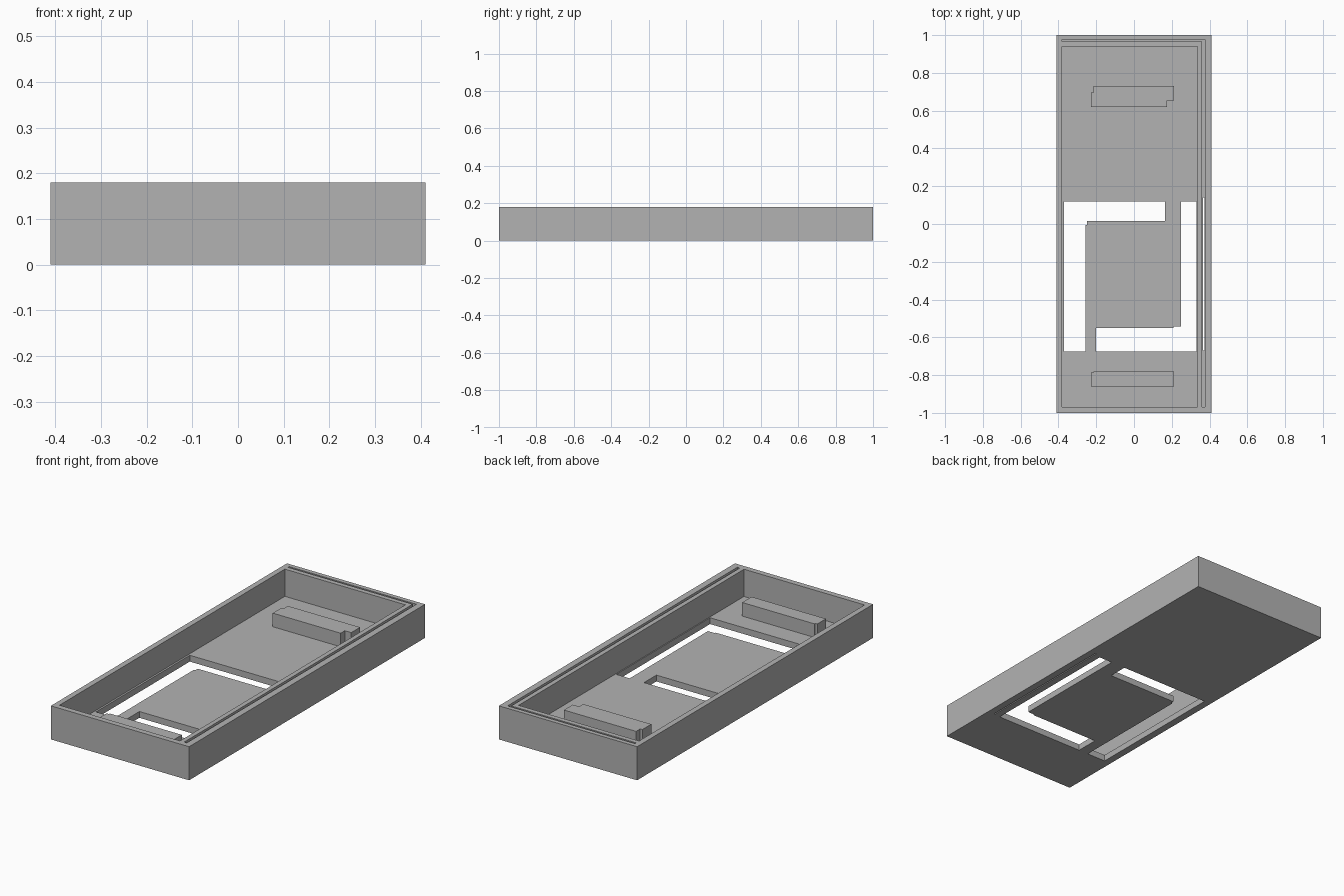
import bpy, bmesh

if "Cube" in bpy.data.objects:
    bpy.data.objects.remove(bpy.data.objects["Cube"])

grey = bpy.data.materials.new("mid grey")
grey.diffuse_color = (0.45, 0.45, 0.45, 1)
grey.use_nodes = True
grey.node_tree.nodes["Principled BSDF"].inputs["Base Color"].default_value = grey.diffuse_color

FLOOR = 0.034
TOP = 0.18


def prism(name, outline, z0, z1):
    """Extrude a flat outline from z0 up to z1."""
    bm = bmesh.new()
    face = bm.faces.new([bm.verts.new((x, y, z0)) for x, y in outline])
    ext = bmesh.ops.extrude_face_region(bm, geom=[face])
    verts = [g for g in ext["geom"] if isinstance(g, bmesh.types.BMVert)]
    bmesh.ops.translate(bm, verts=verts, vec=(0, 0, z1 - z0))
    bmesh.ops.recalc_face_normals(bm, faces=bm.faces)
    mesh = bpy.data.meshes.new(name)
    bm.to_mesh(mesh)
    bm.free()
    mesh.materials.append(grey)
    obj = bpy.data.objects.new(name, mesh)
    bpy.context.collection.objects.link(obj)
    return obj


def rect(x0, x1, y0, y1):
    return [(x0, y0), (x1, y0), (x1, y1), (x0, y1)]


def cut(target, outline, z0, z1):
    """Subtract a prism from the target and remove the cutter."""
    cutter = prism("cutter", outline, z0, z1)
    cutter.hide_render = True
    mod = target.modifiers.new("cut", "BOOLEAN")
    mod.operation = "DIFFERENCE"
    mod.solver = "EXACT"
    mod.object = cutter
    bpy.context.view_layer.objects.active = target
    bpy.ops.object.modifier_apply(modifier=mod.name)
    bpy.data.objects.remove(cutter)


# Open tray with an off-centre cavity
tray = prism("tray", rect(-0.41, 0.41, -1, 1), 0, TOP)
cut(tray, rect(-0.38, 0.335, -0.97, 0.94), FLOOR, TOP + 0.1)

# L-shaped groove in the rim, with a narrow slit under its long side
cut(tray, [(-0.38, 0.966), (0.36, 0.966), (0.36, -0.97), (0.375, -0.97),
           (0.375, 0.976), (-0.38, 0.976)], FLOOR, TOP + 0.1)
cut(tray, rect(0.366, 0.372, -0.67, 0.14), -0.1, FLOOR + 0.02)

# Two L-shaped floor openings that leave the central plate on two bridges
cut(tray, [(-0.37, 0.12), (0.165, 0.12), (0.165, 0.015), (-0.25, 0.015),
           (-0.25, -0.005), (-0.258, -0.005), (-0.258, -0.675),
           (-0.37, -0.675)], -0.1, FLOOR + 0.02)
cut(tray, [(0.25, 0.12), (0.33, 0.12), (0.33, -0.675), (-0.2, -0.675),
           (-0.2, -0.55), (0.21, -0.55), (0.21, -0.543),
           (0.25, -0.543)], -0.1, FLOOR + 0.02)

# Raised support blocks with notched corners
prism("back_block", [(-0.215, 0.73), (0.213, 0.73), (0.213, 0.655),
                     (0.175, 0.655), (0.175, 0.62), (-0.228, 0.62),
                     (-0.228, 0.695), (-0.215, 0.695)], FLOOR, 0.107)
prism("front_block", [(-0.215, -0.78), (0.213, -0.78), (0.213, -0.86),
                      (-0.228, -0.86), (-0.228, -0.787),
                      (-0.215, -0.787)], FLOOR, 0.107)
